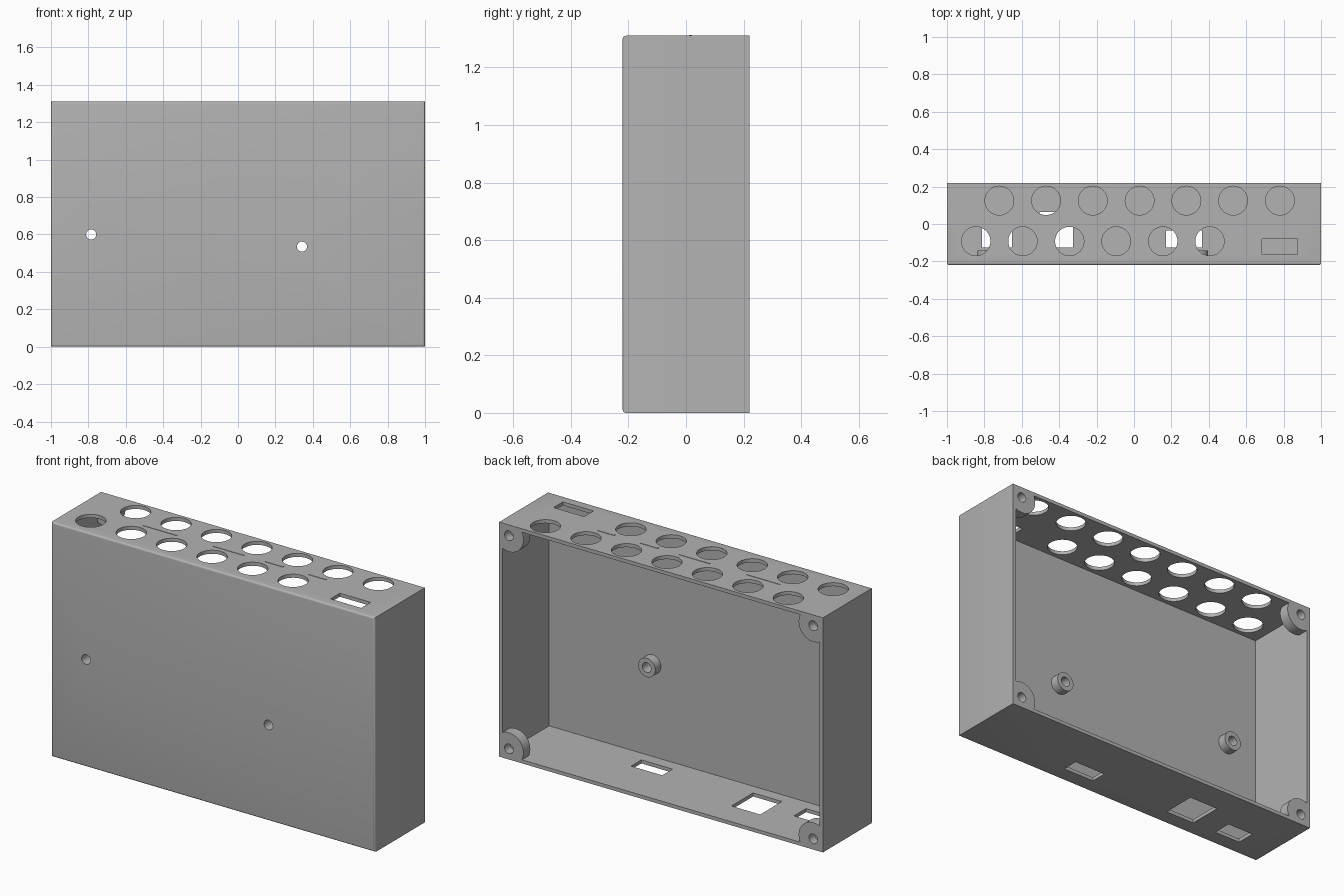
import bpy, bmesh, math
from mathutils import Matrix, Vector

if "Cube" in bpy.data.objects:
    bpy.data.objects.remove(bpy.data.objects["Cube"], do_unlink=True)

W, D, H = 1.0, 0.22, 1.31        # half width, half depth, height
WALL, FRONT = 0.02, 0.028        # side wall and front panel thickness
INSET = 0.06                     # screw centre distance from the corner

gray = bpy.data.materials.new("matte_gray")
gray.use_nodes = True
color = (0.45, 0.45, 0.45, 1)
gray.diffuse_color = color
gray.node_tree.nodes["Principled BSDF"].inputs["Base Color"].default_value = color


def make_object(name, bm):
    bmesh.ops.recalc_face_normals(bm, faces=bm.faces)
    mesh = bpy.data.meshes.new(name)
    bm.to_mesh(mesh)
    bm.free()
    mesh.materials.append(gray)
    obj = bpy.data.objects.new(name, mesh)
    bpy.context.collection.objects.link(obj)
    return obj


def add_box(bm, x0, x1, y0, y1, z0, z1):
    center = Vector((x0 + x1, y0 + y1, z0 + z1)) / 2
    size = Matrix.Diagonal((x1 - x0, y1 - y0, z1 - z0, 1))
    return bmesh.ops.create_cube(bm, size=1, matrix=Matrix.Translation(center) @ size)


def add_cylinder(bm, center, radius, length, axis="Z", sides=48):
    turn = Matrix.Rotation(math.pi / 2, 4, "X") if axis == "Y" else Matrix()
    bmesh.ops.create_cone(bm, cap_ends=True, segments=sides, radius1=radius,
                          radius2=radius, depth=length,
                          matrix=Matrix.Translation(center) @ turn)


def cut(obj, cutter):
    mod = obj.modifiers.new("cut", "BOOLEAN")
    mod.operation, mod.solver, mod.object = "DIFFERENCE", "EXACT", cutter
    bpy.context.view_layer.objects.active = obj
    bpy.ops.object.modifier_apply(modifier=mod.name)


# Enclosure block with a rounded front perimeter
bm = bmesh.new()
add_box(bm, -W, W, -D, D, 0, H)
rim = [e for e in bm.edges if all(v.co.y < 0 for v in e.verts)]
bmesh.ops.bevel(bm, geom=rim, offset=0.012, segments=4, profile=0.5, affect="EDGES")
enclosure = make_object("enclosure", bm)

# Hollow interior, open at the back
bm = bmesh.new()
add_box(bm, WALL - W, W - WALL, FRONT - D, D + 0.1, WALL, H - WALL)
cavity = make_object("cavity_cutter", bm)

# Every opening and screw hole
bm = bmesh.new()
for row_x, row_y, count in ((-0.72, 0.125, 7), (-0.845, -0.092, 6)):
    for i in range(count):
        add_cylinder(bm, (row_x + 0.25 * i, row_y, H), 0.077, 0.1)
add_box(bm, 0.685, 0.875, -0.163, -0.08, H - 0.05, H + 0.05)
for x0, x1, y1 in ((-0.813, -0.653, -0.02), (-0.504, -0.326, 0.065), (0.171, 0.364, -0.035)):
    add_box(bm, x0, x1, -0.126, y1, -0.05, 0.05)
posts = ((-0.785, 0.6), (0.342, 0.535))
for x, z in posts:
    add_cylinder(bm, (x, -D, z), 0.027, 0.3, "Y", 32)
corners = [(sx, sz) for sx in (-1, 1) for sz in (-1, 1)]
for sx, sz in corners:
    add_cylinder(bm, (sx * (W - INSET), D, H / 2 + sz * (H / 2 - INSET)), 0.027, 0.1, "Y", 32)
holes = make_object("hole_cutter", bm)

parts = [enclosure]
cut(enclosure, cavity)

# Standoffs behind the front panel
for i, (x, z) in enumerate(posts):
    bm = bmesh.new()
    add_cylinder(bm, (x, FRONT - D + 0.025, z), 0.053, 0.05, "Y")
    parts.append(make_object(f"standoff_{i + 1}", bm))

# Screw bosses filling the back corners
gap, radius, length = INSET - WALL, 0.09, 0.06
start = math.pi - math.asin(gap / radius)
end = 2 * math.pi - math.acos(gap / radius)
for i, (sx, sz) in enumerate(corners):
    profile = [(gap, gap)]
    for k in range(25):
        a = start + (end - start) * k / 24
        profile.append((radius * math.cos(a), radius * math.sin(a)))
    bm = bmesh.new()
    verts = [bm.verts.new((sx * (W - INSET + u), D, H / 2 + sz * (H / 2 - INSET + v)))
             for u, v in profile]
    face = bm.faces.new(verts)
    moved = bmesh.ops.extrude_face_region(bm, geom=[face])["geom"]
    bmesh.ops.translate(bm, vec=(0, -length, 0),
                        verts=[g for g in moved if isinstance(g, bmesh.types.BMVert)])
    if not any(len(f.verts) == len(profile) and f.calc_center_median().y > D - 0.001
               for f in bm.faces):
        bm.faces.new(verts)
    parts.append(make_object(f"screw_boss_{i + 1}", bm))

# Cut the openings, then shade smooth with sharp edges
for part in parts:
    cut(part, holes)
    bpy.ops.object.select_all(action="DESELECT")
    part.select_set(True)
    bpy.context.view_layer.objects.active = part
    bpy.ops.object.shade_smooth_by_angle(angle=math.radians(30))

for helper in (cavity, holes):
    bpy.data.objects.remove(helper, do_unlink=True)

# Thin divider bars between the two rows of openings
bm = bmesh.new()
for x0, x1 in ((-0.594, -0.385), (-0.16, 0.03), (0.16, 0.27), (0.43, 0.536)):
    add_box(bm, x0, x1, 0.01, 0.02, H - 0.002, H + 0.002)
make_object("divider_bars", bm)
